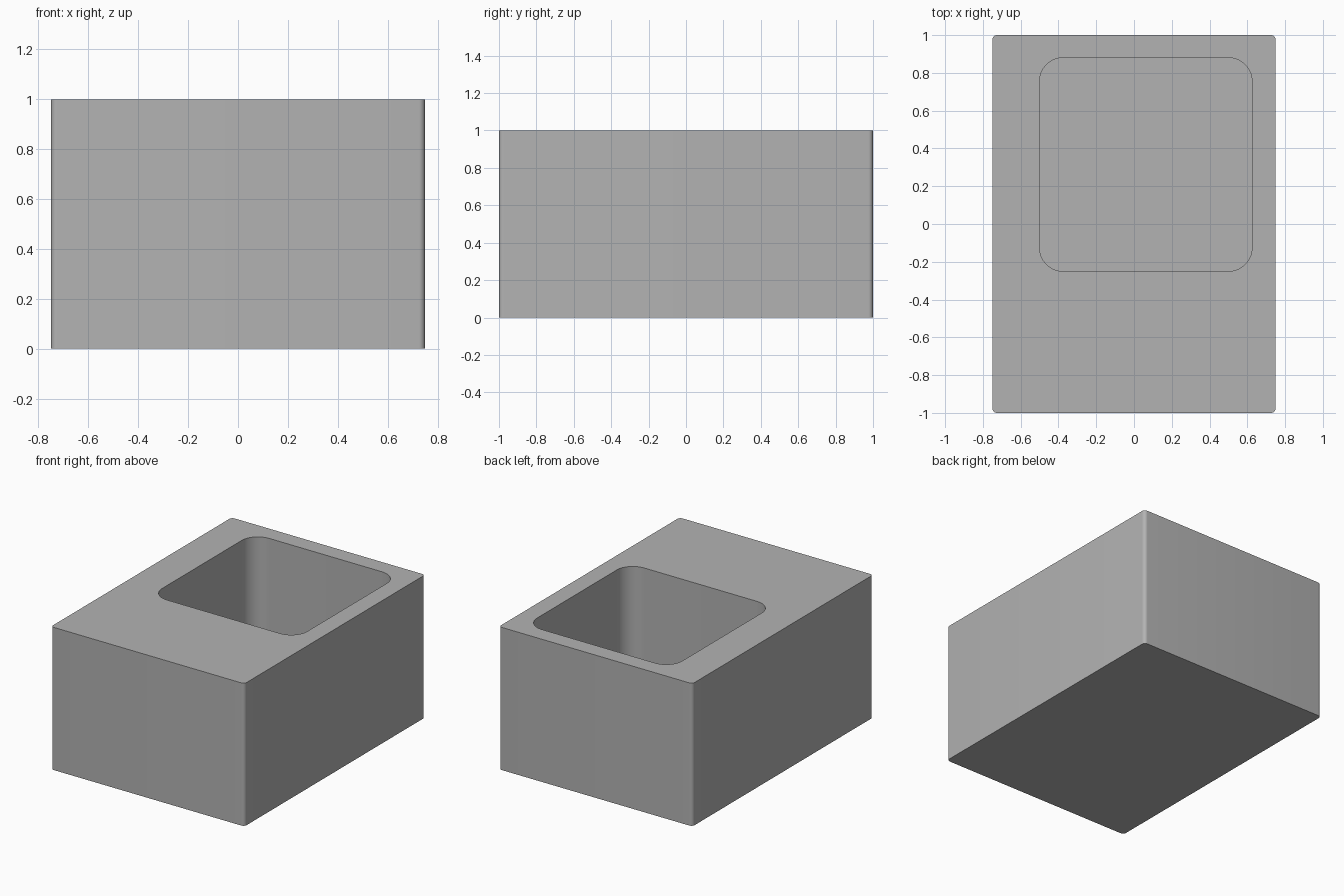
import bpy, bmesh, math
from mathutils import Vector

if "Cube" in bpy.data.objects:
    bpy.data.objects.remove(bpy.data.objects["Cube"], do_unlink=True)

grey = bpy.data.materials.new("plain grey")
grey.use_nodes = True
colour = (0.45, 0.45, 0.45, 1)
grey.diffuse_color = colour
grey.node_tree.nodes["Principled BSDF"].inputs["Base Color"].default_value = colour


def rounded_box(name, low, high, radius, segments):
    """Box between two corners with only its upright edges rounded."""
    low, high = Vector(low), Vector(high)
    bm = bmesh.new()
    bmesh.ops.create_cube(bm, size=1)
    bmesh.ops.scale(bm, vec=high - low, verts=bm.verts)
    bmesh.ops.translate(bm, vec=(low + high) / 2, verts=bm.verts)
    upright = [e for e in bm.edges
               if abs(e.verts[0].co.z - e.verts[1].co.z) > 0.1]
    bmesh.ops.bevel(bm, geom=upright, offset=radius, segments=segments,
                    profile=0.5, affect='EDGES')
    mesh = bpy.data.meshes.new(name)
    bm.to_mesh(mesh)
    bm.free()
    mesh.materials.append(grey)
    obj = bpy.data.objects.new(name, mesh)
    bpy.context.collection.objects.link(obj)
    return obj


# Solid block and the offset pocket cut into its top
block = rounded_box("block", (-0.75, -1, 0), (0.75, 1, 1), 0.025, 8)
cutter = rounded_box("pocket_cutter", (-0.5, -0.25, 0.125),
                     (0.625, 0.88, 1.2), 0.125, 16)
cutter.hide_render = True

cut = block.modifiers.new("pocket", 'BOOLEAN')
cut.operation = 'DIFFERENCE'
cut.solver = 'EXACT'
cut.object = cutter

bpy.ops.object.select_all(action='DESELECT')
block.select_set(True)
bpy.context.view_layer.objects.active = block
bpy.ops.object.modifier_apply(modifier=cut.name)
bpy.data.objects.remove(cutter, do_unlink=True)

# Smooth rounded corners, crisp rims
bpy.ops.object.shade_smooth_by_angle(angle=math.radians(30))
